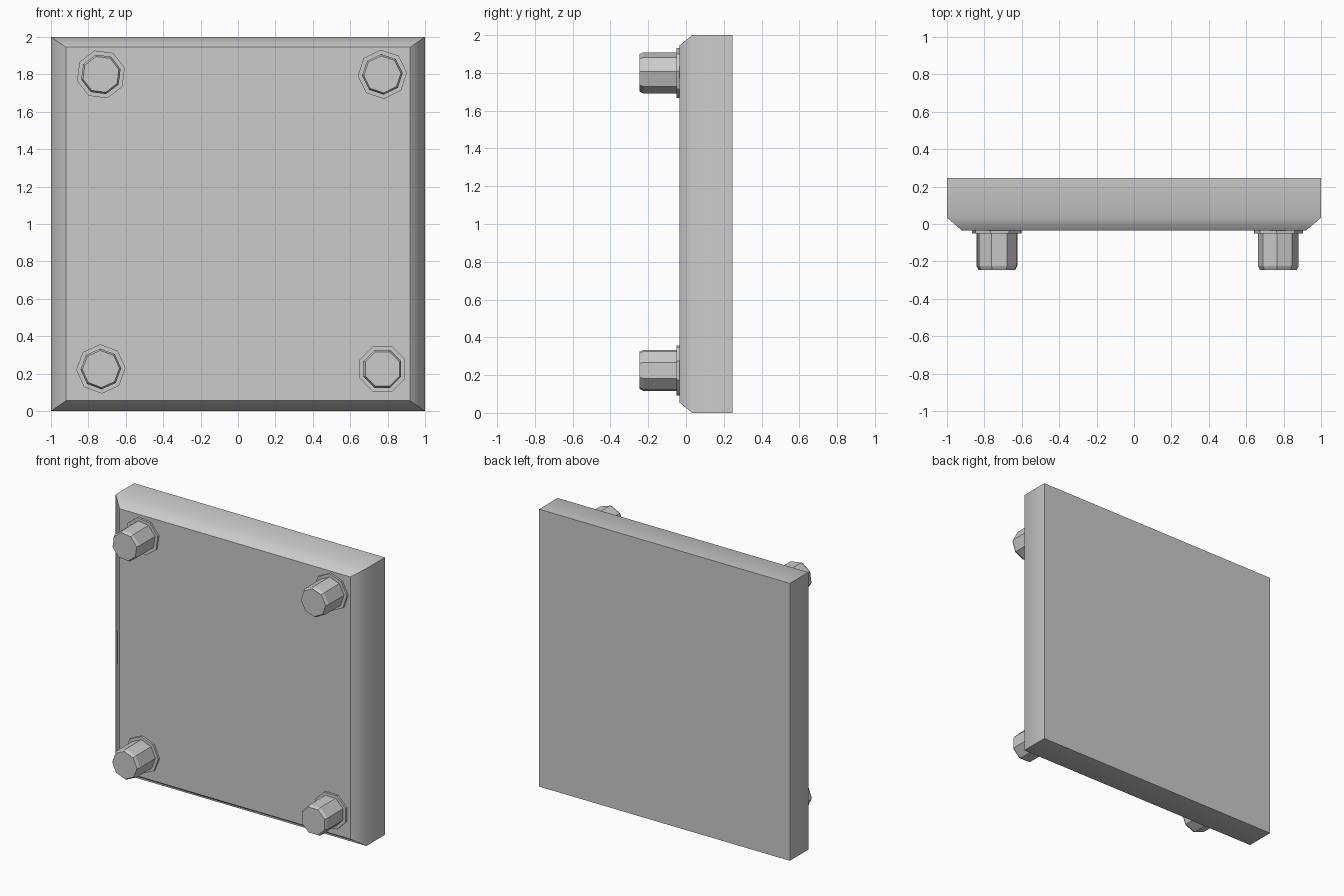
import bpy, bmesh
from math import sin, cos, tau, radians

if "Cube" in bpy.data.objects:
    bpy.data.objects.remove(bpy.data.objects["Cube"])


def finish(name, bm):
    bmesh.ops.recalc_face_normals(bm, faces=bm.faces)
    me = bpy.data.meshes.new(name)
    bm.to_mesh(me)
    bm.free()
    ob = bpy.data.objects.new(name, me)
    bpy.context.collection.objects.link(ob)
    return ob


def loft(bm, rings):
    """Skin a list of equal-length point rings and cap both ends."""
    loops = [[bm.verts.new(p) for p in ring] for ring in rings]
    n = len(loops[0])
    for a, b in zip(loops, loops[1:]):
        for i in range(n):
            bm.faces.new((a[i], a[(i + 1) % n], b[(i + 1) % n], b[i]))
    bm.faces.new(loops[0])
    bm.faces.new(loops[-1])
    return loops


def rect(y, dx, dz):
    return [(-1 + dx, y, dz), (1 - dx, y, dz), (1 - dx, y, 2 - dz), (-1 + dx, y, 2 - dz)]


def octagon(x, z, y, r, rot):
    return [(x + r * cos(rot + i * tau / 8), y, z + r * sin(rot + i * tau / 8)) for i in range(8)]


# Square panel with chamfered front rim; shading blends only across the outer chamfer edge
bm = bmesh.new()
front, rim, back = loft(bm, [rect(-0.035, 0.08, 0.055), rect(0.034, 0, 0), rect(0.245, 0, 0)])
for f in bm.faces:
    f.smooth = True
for e in bm.edges:
    e.smooth = e.verts[0] in rim and e.verts[1] in rim
finish("panel", bm)

# Corner bolts: thin octagonal washer plus a bevelled head, each turned a little differently
bolts = {
    "bolt_top_left": (-0.733, 1.80, 15),
    "bolt_top_right": (0.772, 1.80, 4),
    "bolt_bottom_left": (-0.733, 0.225, 2),
    "bolt_bottom_right": (0.772, 0.225, 22.5),
}
for name, (x, z, deg) in bolts.items():
    rot = radians(deg)
    for part, profile in (("washer", [(-0.02, 0.132), (-0.05, 0.132)]),
                          ("head", [(-0.02, 0.109), (-0.225, 0.109), (-0.245, 0.099)])):
        bm = bmesh.new()
        loft(bm, [octagon(x, z, y, r, rot) for y, r in profile])
        finish(f"{name}_{part}", bm)
